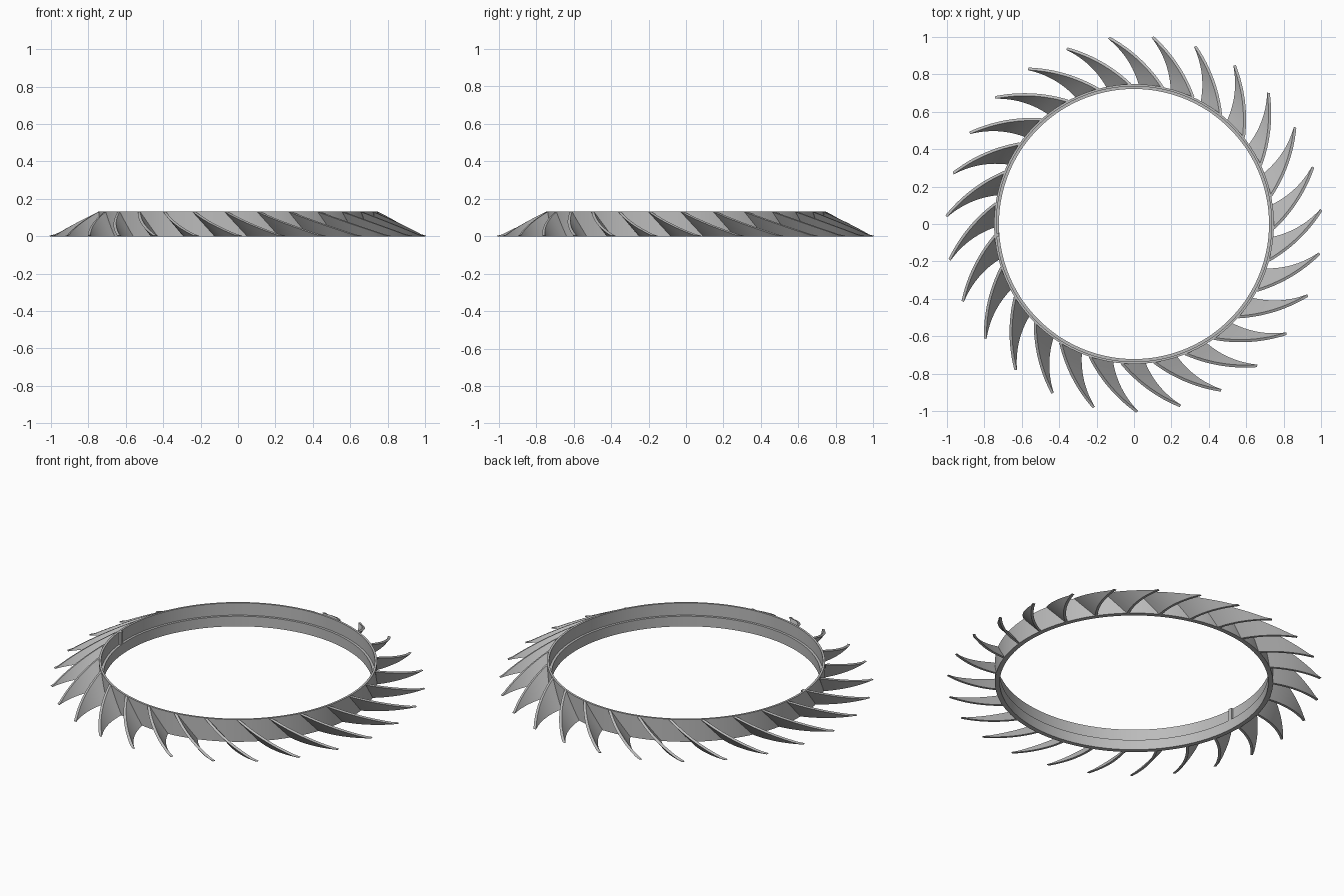
import bpy, bmesh, math

if "Cube" in bpy.data.objects:
    bpy.data.objects.remove(bpy.data.objects["Cube"])

H = 0.132           # overall height
R_OUT = 0.748       # ring outer radius
R_TIP = 1.0         # blade tip radius
BLADES = 27
FIRST_TIP = 4.6     # angle of the first blade tip in degrees

steel = bpy.data.materials.new("grey metal")
steel.diffuse_color = (0.5, 0.5, 0.5, 1)
steel.use_nodes = True
steel.node_tree.nodes["Principled BSDF"].inputs["Base Color"].default_value = steel.diffuse_color


def finish(name, bm, angle):
    bmesh.ops.recalc_face_normals(bm, faces=bm.faces)
    mesh = bpy.data.meshes.new(name)
    bm.to_mesh(mesh)
    bm.free()
    mesh.materials.append(steel)
    obj = bpy.data.objects.new(name, mesh)
    bpy.context.collection.objects.link(obj)
    bpy.ops.object.select_all(action='DESELECT')
    obj.select_set(True)
    bpy.context.view_layer.objects.active = obj
    bpy.ops.object.shade_smooth_by_angle(angle=math.radians(angle))
    return obj


def polar(r, deg, z):
    a = math.radians(deg)
    return (r * math.cos(a), r * math.sin(a), z)


# Ring: stepped profile with an inner ledge, swept round the axis
bm = bmesh.new()
profile = [(R_OUT, 0), (R_OUT, H), (0.736, H), (0.736, 0.06), (0.722, 0.06), (0.722, 0)]
SEG = 144
loops = [[bm.verts.new(polar(r, i * 360 / SEG, z)) for r, z in profile] for i in range(SEG)]
for i in range(SEG):
    a, b = loops[i], loops[(i + 1) % SEG]
    for j in range(len(profile)):
        k = (j + 1) % len(profile)
        bm.faces.new((a[j], b[j], b[k], a[k]))
finish("ring", bm, 30)

# Locating key on the inside wall above the ledge
bm = bmesh.new()
lo, hi = [[bm.verts.new(polar(r, d, z)) for r, d in
           ((0.724, 183.7), (0.74, 183.7), (0.74, 185.3), (0.724, 185.3))] for z in (0.05, H)]
bm.faces.new(lo)
bm.faces.new(hi)
for j in range(4):
    k = (j + 1) % 4
    bm.faces.new((lo[j], lo[k], hi[k], hi[j]))
finish("locating_key", bm, 30)


def edge_point(root_deg, tip_deg, t, bulge, shift):
    """Point on a bowed line from the ring to the tip, moved sideways by shift."""
    x0, y0, _ = polar(R_OUT - 0.008, root_deg, 0)
    x1, y1, _ = polar(R_TIP, tip_deg, 0)
    dx, dy = x1 - x0, y1 - y0
    length = math.hypot(dx, dy)
    nx, ny = dy / length, -dx / length
    off = bulge * 4 * t * (1 - t) + shift
    return x0 + dx * t + nx * off, y0 + dy * t + ny * off


# Blades: swept, leaning fins whose top edge follows a cone down to the tip
STEPS, ROWS, THICK = 12, 4, 0.014
bm = bmesh.new()
for n in range(BLADES):
    tip = FIRST_TIP + n * 360 / BLADES
    sides = []
    for shift in (0, THICK):
        grid = []
        for i in range(STEPS + 1):
            t = i / STEPS
            bx, by = edge_point(tip - 10, tip, t, 0.024, shift)
            tx, ty = edge_point(tip - 19.5, tip, t, 0.024, shift)
            top = H * (R_TIP - math.hypot(tx, ty)) / (R_TIP - R_OUT)
            top = min(H, max(0.003, top))
            grid.append([bm.verts.new((bx + (tx - bx) * s, by + (ty - by) * s, top * s))
                         for s in (j / ROWS for j in range(ROWS + 1))])
        sides.append(grid)
    f, b = sides
    for i in range(STEPS):
        for j in range(ROWS):
            for g in sides:
                bm.faces.new((g[i][j], g[i + 1][j], g[i + 1][j + 1], g[i][j + 1]))
        for j in (0, ROWS):
            bm.faces.new((f[i][j], f[i + 1][j], b[i + 1][j], b[i][j]))
    for i in (0, STEPS):
        for j in range(ROWS):
            bm.faces.new((f[i][j], f[i][j + 1], b[i][j + 1], b[i][j]))
finish("blades", bm, 30)
